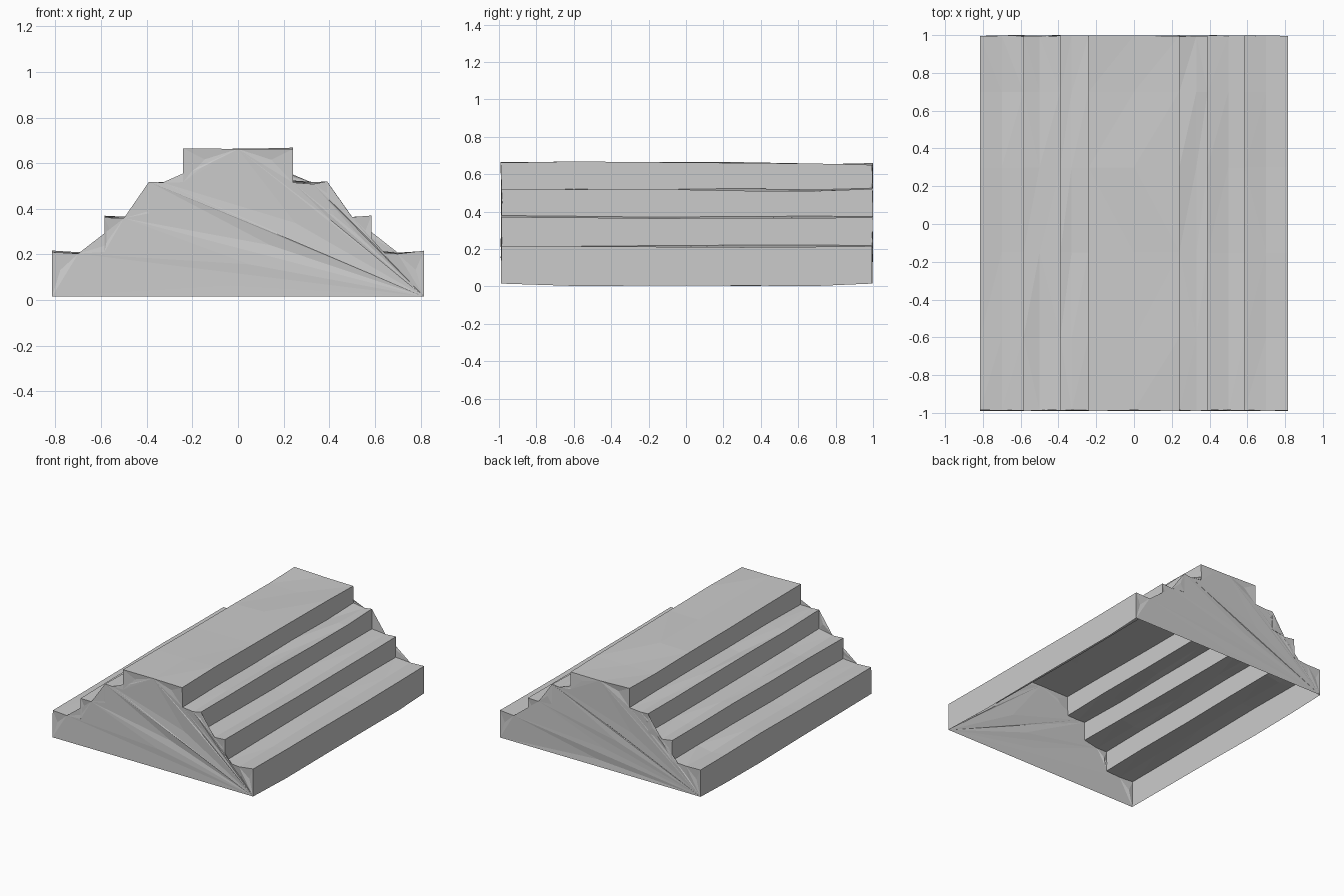
import bpy, bmesh, random

if "Cube" in bpy.data.objects:
    bpy.data.objects.remove(bpy.data.objects["Cube"])

random.seed(4)

# Stepped half-profile, from the top centre down to the outer foot: (x, z)
HALF = [(0.24, 0.66), (0.24, 0.52), (0.33, 0.512), (0.39, 0.515),
        (0.39, 0.375), (0.50, 0.36), (0.585, 0.367),
        (0.585, 0.215), (0.70, 0.205), (0.815, 0.215), (0.815, 0.01)]
profile = [(-x, z) for x, z in reversed(HALF)] + [(0.0, 0.66)] + HALF
STATIONS = [-0.988, -0.6, -0.15, 0.3, 0.7, 0.997]

bm = bmesh.new()

# Long stepped surface: slightly uneven cross-sections along y
rings = []
for y in STATIONS:
    ring = []
    for x, z in profile:
        dz = random.uniform(-0.006, 0.006)
        if z < 0.1:
            dz = 0.005 if abs(y) > 0.9 else random.uniform(-0.008, 0.003)
        elif z > 0.6:
            dz -= 0.005 * y
        ring.append(bm.verts.new((x, y, z + dz)))
    rings.append(ring)
for a, b in zip(rings, rings[1:]):
    for i in range(len(profile) - 1):
        bm.faces.new((a[i], a[i + 1], b[i + 1], b[i]))

# End walls: triangulated profile, with shallow rough-hewn relief
for ring, sign in ((rings[0], -1), (rings[-1], 1)):
    wall = bm.faces.new(ring if sign > 0 else ring[::-1])
    tris = bmesh.ops.triangulate(bm, faces=[wall])["faces"]
    for v in bmesh.ops.poke(bm, faces=tris)["verts"]:
        v.co.y -= sign * random.uniform(-0.003, 0.008)
    for v in ring:
        v.co.y += random.uniform(-0.003, 0.003)

# Flat facets, hollow and open underneath
bmesh.ops.triangulate(bm, faces=bm.faces[:])
bmesh.ops.recalc_face_normals(bm, faces=bm.faces[:])
mesh = bpy.data.meshes.new("stepped_shell")
bm.to_mesh(mesh)
bm.free()
bpy.context.collection.objects.link(bpy.data.objects.new("stepped_shell", mesh))
